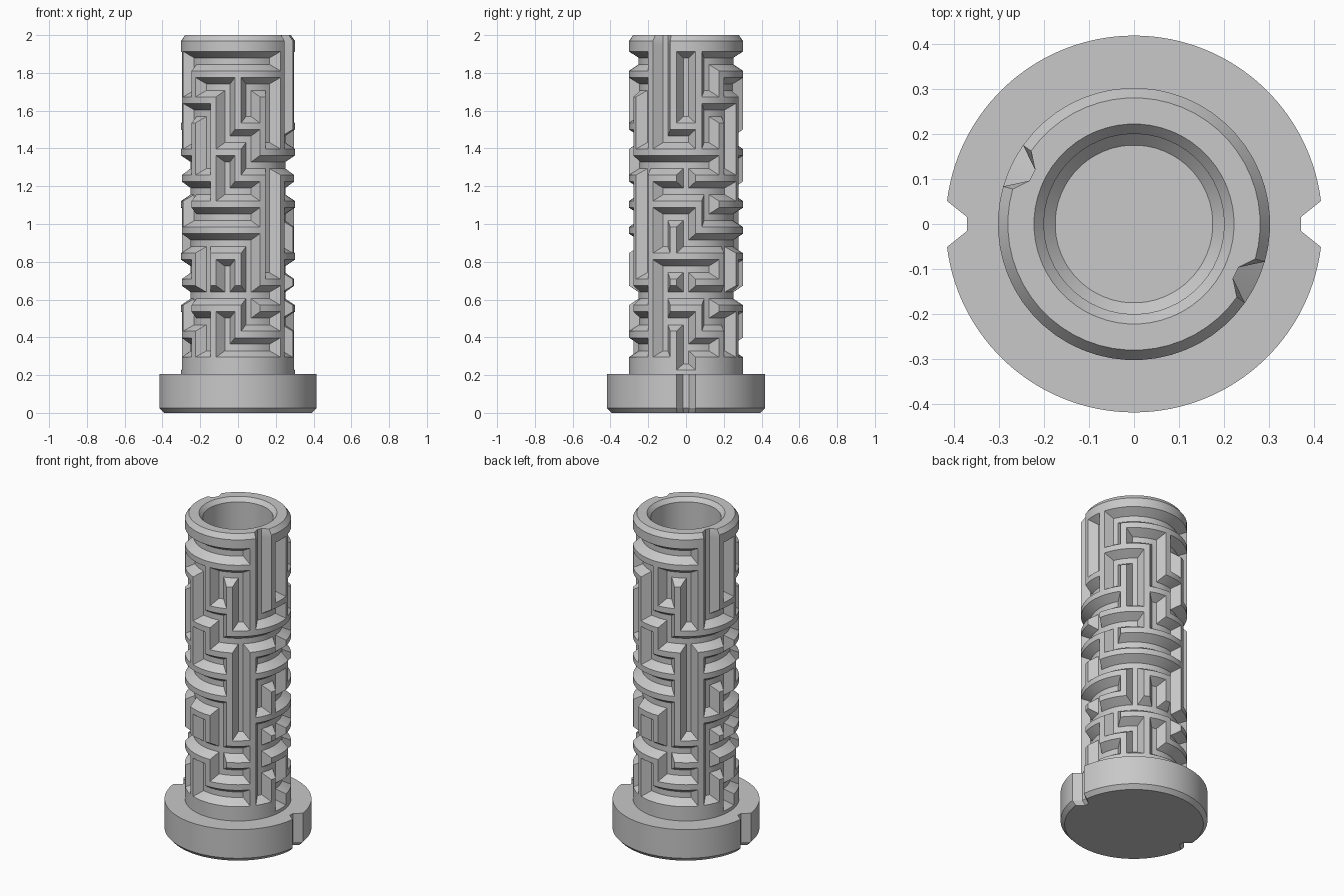
import bpy, bmesh
from math import sin, cos, radians

if "Cube" in bpy.data.objects:
    bpy.data.objects.remove(bpy.data.objects["Cube"])

grey = bpy.data.materials.new("plain grey")
grey.use_nodes = True
grey.diffuse_color = (0.58, 0.58, 0.58, 1)
grey.node_tree.nodes["Principled BSDF"].inputs["Base Color"].default_value = (0.58, 0.58, 0.58, 1)

# Half of the maze, unrolled from the side round the front.
# Anything but a space is groove; the pattern repeats on the other half.
MAZE = [
    "            | ",
    "o o-o-o-o-o o ",
    "| |         | ",
    "o o o-o o-o o ",
    "|     | | | | ",
    "o o-o o o o o ",
    "  | | |   | | ",
    "o o o o-o o o-",
    "    |   |     ",
    "o-o o o o-o-o-",
    "|     |   |   ",
    "o-o-o o-o o o-",
    "  |       |   ",
    "o o-o-o-o o o-",
    "|         | | ",
    "o-o-o-o-o o o ",
    "    |   | |   ",
    "o-o o o o o o-",
    "|   | | |   | ",
    "o-o-o-o-o-o o-",
    "  |     |   | ",
    "o o-o o o-o o-",
    "|   | |     | ",
    "o-o o o-o-o o ",
    "|             ",
    "              ",
]
HALF = len(MAZE[0])
OUTER, FLOOR = 0.302, 0.251               # land and groove floor radii
STEP, HALF_FLOOR = 180 / HALF, 3.2        # degrees round the shaft
TOP, PITCH, HALF_BAND = 1.931, 0.0689, 0.0175
ENTRY_ROW = MAZE[0]                       # groove that runs out at the rim


def finish(name, bm):
    bmesh.ops.recalc_face_normals(bm, faces=bm.faces)
    mesh = bpy.data.meshes.new(name)
    bm.to_mesh(mesh)
    bm.free()
    mesh.materials.append(grey)
    obj = bpy.data.objects.new(name, mesh)
    bpy.context.collection.objects.link(obj)
    bpy.ops.object.select_all(action="DESELECT")
    obj.select_set(True)
    bpy.context.view_layer.objects.active = obj
    bpy.ops.object.shade_smooth_by_angle(angle=radians(18))


# Hollow shaft: bore, rim and maze rows, as one stack of rings
bm = bmesh.new()


def ring(z, radius, pattern=" " * HALF):
    """Ring of vertex pairs, sunk to the groove floor where the pattern is marked."""
    verts = []
    for j in range(2 * HALF):
        r = radius if pattern[j % HALF] == " " else FLOOR
        for side in (-1, 1):
            a = radians(-90 + STEP * j + side * HALF_FLOOR)
            verts.append(bm.verts.new((r * sin(a), -r * cos(a), z)))
    return verts


def is_sunk(vert):
    return vert.co.xy.length < (OUTER + FLOOR) / 2


rings = [ring(z, r) for r, z in
         ((0.175, 0.21), (0.2, 0.235), (0.2, 1.975), (0.222, 2.0))]
rings += [ring(2.0, 0.28, ENTRY_ROW), ring(1.97, OUTER, ENTRY_ROW)]
first = len(rings)
for k, row in enumerate(MAZE):
    z = TOP - PITCH * k
    rings += [ring(z + HALF_BAND, OUTER, row), ring(z - HALF_BAND, OUTER, row)]

for k, (upper, lower) in enumerate(zip(rings, rings[1:])):
    for n in range(len(upper)):
        m = (n + 1) % len(upper)
        quad = [upper[n], upper[m], lower[m], lower[n]]
        sunk = [is_sunk(v) for v in quad]
        # Mitre groove corners along the diagonal through the odd vertex
        if k >= first and sum(sunk) in (1, 3):
            odd = sunk.index(sum(sunk) == 1)
            a, b, c, d = quad[odd:] + quad[:odd]
            bm.faces.new((a, b, c))
            bm.faces.new((a, c, d))
        else:
            bm.faces.new(quad)
bm.faces.new(rings[0])
bm.faces.new(rings[-1])
finish("maze_shaft", bm)

# Round base with two side notches and a chamfered lower edge
outline = []
for side in (1, -1):
    outline.append((side * 0.37, side * 0.015))
    for n in range(61):
        a = radians(7 + 166 * n / 60)
        outline.append((side * 0.418 * cos(a), side * 0.418 * sin(a)))
    outline.append((-side * 0.37, side * 0.015))

bm = bmesh.new()
layers = [[bm.verts.new((x * s, y * s, z)) for x, y in outline]
          for s, z in ((0.945, 0), (1, 0.025), (1, 0.205))]
for low, high in zip(layers, layers[1:]):
    for n in range(len(low)):
        m = (n + 1) % len(low)
        bm.faces.new((low[n], low[m], high[m], high[n]))
bm.faces.new(layers[0])
bm.faces.new(layers[-1])
finish("notched_base", bm)
